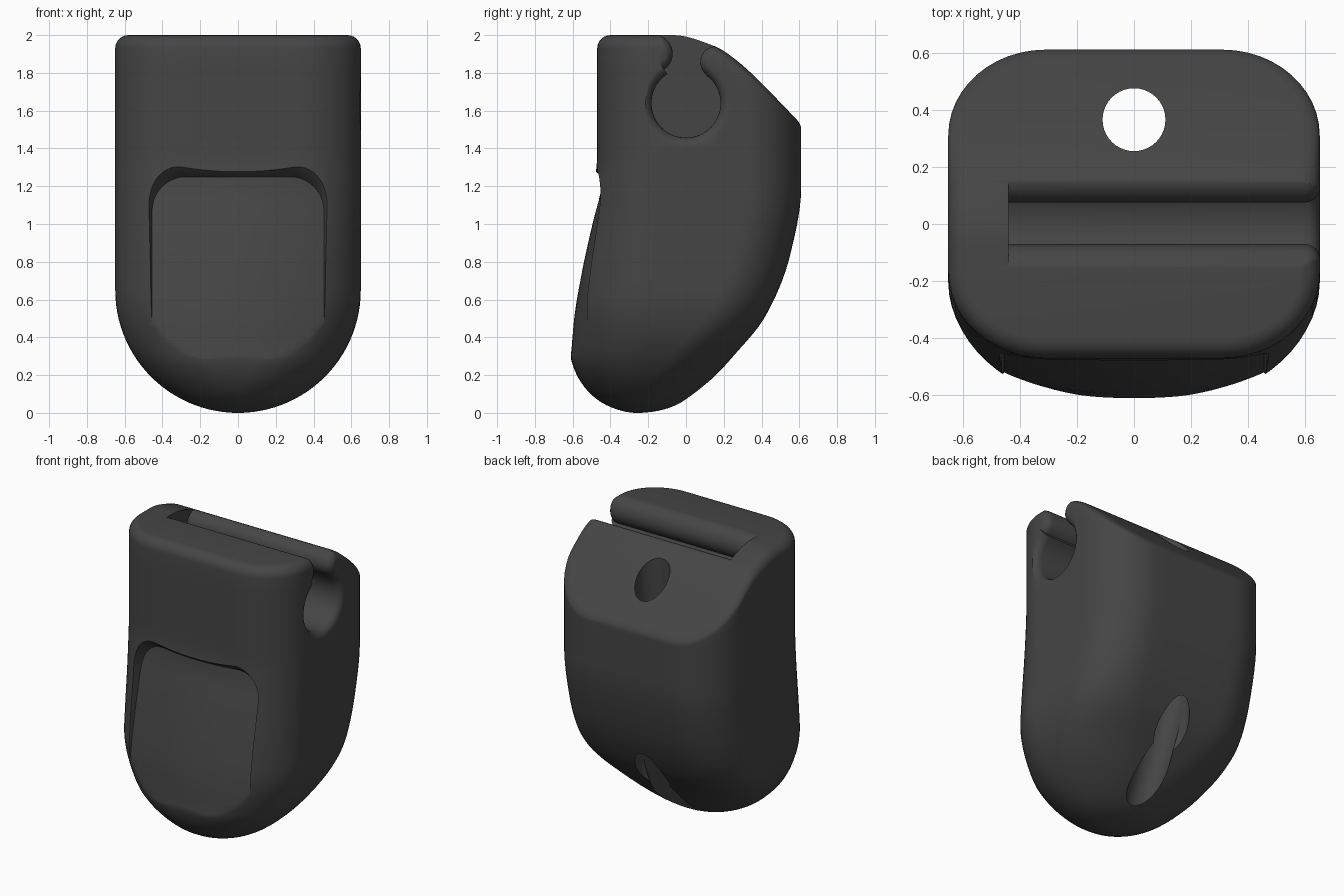
import bpy, bmesh
from math import sin, cos, pi, sqrt, atan2, radians

if "Cube" in bpy.data.objects:
    bpy.data.objects.remove(bpy.data.objects["Cube"])


def curve(keys):
    """Smooth interpolation without overshoot through (position, value) keys."""
    xs, ys = zip(*keys)
    d = [(ys[i + 1] - ys[i]) / (xs[i + 1] - xs[i]) for i in range(len(xs) - 1)]
    m = [d[0]] + [2 * a * b / (a + b) if a * b > 0 else 0 for a, b in zip(d, d[1:])] + [d[-1]]

    def f(x):
        x = min(max(x, xs[0]), xs[-1])
        i = max(k for k in range(len(d)) if x >= xs[k])
        h = xs[i + 1] - xs[i]
        t = (x - xs[i]) / h
        return ((1 + 2 * t) * (1 - t) ** 2 * ys[i] + t * (1 - t) ** 2 * h * m[i]
                + t * t * (3 - 2 * t) * ys[i + 1] + t * t * (t - 1) * h * m[i + 1])
    return f


def root_curve(keys):
    """Curve over sqrt(z), so that it closes roundly at z = 0."""
    f = curve([(sqrt(z), v) for z, v in keys])
    return lambda z: f(sqrt(z))


def mix(a, b, t):
    return a + (b - a) * t


def loft(name, rings, cap_end=True):
    """Skin closed rings of equal length; cap_end may be a list of index faces."""
    bm = bmesh.new()
    vs = [[bm.verts.new(p) for p in r] for r in rings]
    n = len(rings[0])
    for a, b in zip(vs, vs[1:]):
        for i in range(n):
            j = (i + 1) % n
            bm.faces.new((a[i], a[j], b[j], b[i]))
    bm.faces.new(vs[0][::-1])
    for f in ([range(n)] if cap_end is True else cap_end):
        bm.faces.new([vs[-1][i % n] for i in f])
    bmesh.ops.recalc_face_normals(bm, faces=bm.faces)
    me = bpy.data.meshes.new(name)
    bm.to_mesh(me)
    bm.free()
    ob = bpy.data.objects.new(name, me)
    bpy.context.collection.objects.link(ob)
    return ob


# Body: side profile read as front and back lines over height
front = root_curve([(0, -.26), (.02, -.37), (.06, -.455), (.14, -.54), (.22, -.587),
                    (.3, -.61), (.5, -.612), (.75, -.58), (1.2, -.49), (1.36, -.47), (2, -.47)])
back = root_curve([(0, -.26), (.02, -.11), (.07, 0), (.3, .25), (.52, .425),
                   (.85, .555), (1.2, .61), (2, .61)])
bulge = curve([(0, 0), (.3, .09), (.5, .1), (.75, .08), (1.2, .015), (1.36, 0), (2, 0)])
top = curve([(-1, 2), (-.07, 2), (.15, 1.942), (.25, 1.88), (.61, 1.53), (.7, 1.44)])
FLAT, ARC, SIDE = 4, 12, 24


def section(z, o=0):
    """Horizontal rounded section at height z, inset by o."""
    w = .65 if z > .65 else sqrt(.65 ** 2 - (.65 - z) ** 2)
    s = max(0, 1 - z / .6) ** 2
    b = bulge(z) * (1 - s)
    y0, y1 = front(z) + b, back(z)
    depth = y1 - y0
    rx = min(mix(.34, .97 * w, s), .97 * w) - o
    ry = min(mix(.3, .49 * depth, s), .49 * depth) - o
    w, y0, y1 = w - o, y0 + o, y1 - .4 * o
    half = [((w - rx) * i / FLAT, y0) for i in range(FLAT)]
    arc = [(w - rx + rx * sin(a), ry * cos(a)) for a in (pi / 2 * i / ARC for i in range(ARC + 1))]
    half += [(x, y0 + ry - y) for x, y in arc]
    half += [(w, mix(y0 + ry, y1 - ry, i / SIDE)) for i in range(1, SIDE)]
    half += [(x, y1 - ry + y) for x, y in arc[::-1]]
    half += [((w - rx) * (1 - i / FLAT), y1) for i in range(1, FLAT + 1)]
    half = [(x, y - b * (1 - (x / w) ** 2) if i <= FLAT + ARC else y)
            for i, (x, y) in enumerate(half)]
    return half + [(-x, y) for x, y in half[-2:0:-1]]


def edge_radius(y):
    return mix(.07, .025, min(max((y - .1) / .45, 0), 1))


heights = [.0004] + [.65 * (1 - cos(pi / 2 * i / 26)) for i in range(2, 27)]
heights += [.65 + .75 * i / 14 for i in range(1, 15)]
rings = [[(x, y, z if z > .001 else 0) for x, y in section(z)] for z in heights]
for i in range(1, 6):
    rings.append([(x, y, mix(1.4, top(y) - edge_radius(y), i / 5)) for x, y in section(1.5)])
for i in range(1, 7):
    a = pi / 2 * i / 6
    rings.append([(x, y, top(y) - edge_radius(y) * (1 - sin(a)))
                  for x, y in section(1.5, .07 * (1 - cos(a)))])
n = len(rings[0])
h, k = n // 2, FLAT + 1
cap = [list(range(-k, k + 1)), list(range(h - k, h + k + 1))]
cap += [(i, i + 1, n - i - 1, n - i) for i in range(k, h - k)]
body = loft("housing", rings, cap)


# Keyhole channel, open on the top and on the right end
def arc_pts(c, r, a0, a1, steps):
    return [(c[0] + r * cos(mix(a0, a1, i / steps)), c[1] + r * sin(mix(a0, a1, i / steps)))
            for i in range(steps + 1)]


def keyhole(x, o):
    bore, lip_f, lip_b = (0, 1.64), (-.17, 1.902), (.16, 1.857)
    af = atan2(lip_f[1] - bore[1], lip_f[0])
    ab = atan2(lip_b[1] - bore[1], lip_b[0])
    pts = [(lip_f[0], 2.2)] + arc_pts(lip_f, .1 - o, pi / 2, af - pi, 12)
    pts += arc_pts(bore, .183 + o, af, ab + 2 * pi, 36)
    pts += arc_pts(lip_b, .085 - o, ab + pi, pi / 2, 12) + [(lip_b[0], 2.2)]
    return [(x, y, z) for y, z in pts]


R = .055
channel = [keyhole(-.44, 0)]
for i in range(7):
    a = pi / 2 * i / 6
    channel.append(keyhole(.652 - R + R * sin(a), R * (1 - cos(a))))
channel.append(keyhole(.8, R))
cutters = [loft("channel_cutter", channel)]

# Thumb recess: crowned floor with sloping walls
floor = curve([(.15, -.635), (.3, -.61), (.5, -.592), (.75, -.55), (1, -.495),
               (1.2, -.447), (1.4, -.43)])


def floor_y(x, z):
    return floor(z) + .36 * x * x


W, Z0, Z1, C = .455, .18, 1.25, .18
outline = [(-W, mix(Z0, Z1 - C, i / 16)) for i in range(16)]
outline += arc_pts((-W + C, Z1 - C), C, pi, pi / 2, 10)
outline += [(mix(-W + C, W - C, i / 12), Z1) for i in range(1, 12)]
outline += arc_pts((W - C, Z1 - C), C, pi / 2, 0, 10)
outline += [(W, mix(Z1 - C, Z0, i / 16)) for i in range(1, 17)]
outline += [(mix(W, -W, i / 12), Z0) for i in range(1, 12)]
recess = []
for i in range(1, 13):
    s = i / 12
    pts = [(x * s, mix(.7, z, s)) for x, z in outline]
    recess.append([(x, floor_y(x, z), z) for x, z in pts])
for i in range(1, 6):
    t = i / 5
    recess.append([(x * (1 + .1 * t), floor_y(x, z) - .12 * t ** .8,
                    z + .12 * t * max(0, (z - .9) / .35)) for x, z in outline])
recess.append([(x, -1, z) for x, y, z in recess[-1]])
cutters.append(loft("thumb_recess_cutter", recess))


# Cord hole: straight bore plus a slanted exit that lengthens the lower opening
def bore(name, y0, z0, y1, z1):
    circle = [(.11 * cos(2 * pi * i / 40), .11 * sin(2 * pi * i / 40)) for i in range(40)]
    return loft(name, [[(x, y + y0, z0) for x, y in circle], [(x, y + y1, z1) for x, y in circle]])


cutters.append(bore("cord_hole_cutter", .365, -.1, .365, 2.2))
cutters.append(bore("cord_exit_cutter", .02, -.1, .365, .72))

# Cut everything from the housing
bpy.context.view_layer.objects.active = body
for c in cutters:
    c.hide_render = True
    m = body.modifiers.new(c.name, 'BOOLEAN')
    m.operation, m.solver, m.object = 'DIFFERENCE', 'EXACT', c
    bpy.ops.object.modifier_apply(modifier=m.name)
for c in cutters:
    bpy.data.objects.remove(c)

mat = bpy.data.materials.new("dark_plastic")
mat.diffuse_color = (.06, .06, .06, 1)
mat.use_nodes = True
mat.node_tree.nodes["Principled BSDF"].inputs["Base Color"].default_value = mat.diffuse_color
body.data.materials.clear()
body.data.materials.append(mat)
bpy.ops.object.select_all(action='DESELECT')
body.select_set(True)
bpy.ops.object.shade_smooth_by_angle(angle=radians(32))
